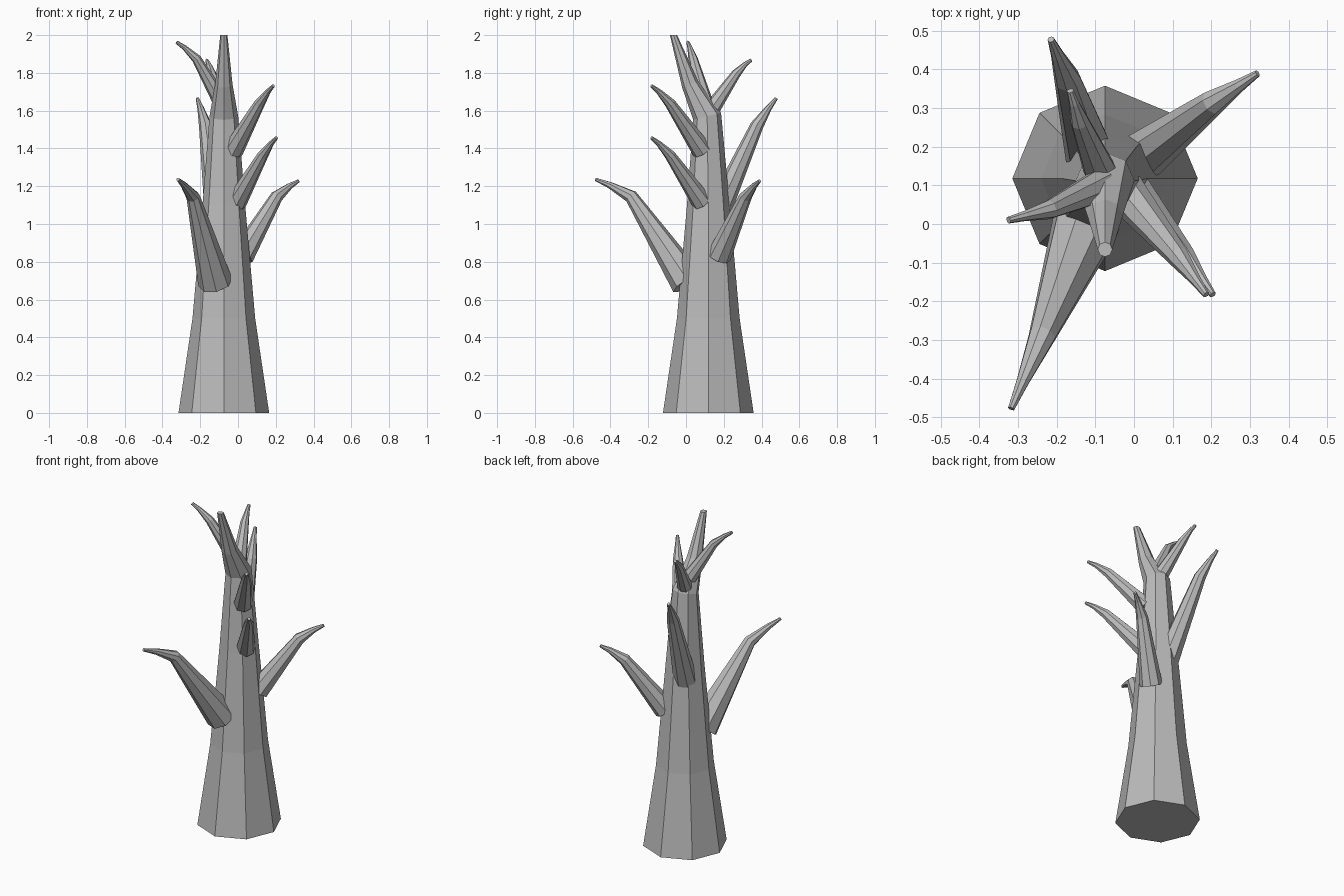
import bpy, bmesh
from math import cos, sin, tau
from mathutils import Vector

if "Cube" in bpy.data.objects:
    bpy.data.objects.remove(bpy.data.objects["Cube"])

bark = bpy.data.materials.new("grey_bark")
bark.use_nodes = True
bark.diffuse_color = (0.5, 0.5, 0.5, 1)
bsdf = bark.node_tree.nodes["Principled BSDF"]
bsdf.inputs["Base Color"].default_value = (0.5, 0.5, 0.5, 1)
bsdf.inputs["Roughness"].default_value = 0.9

UP = Vector((0, 0, 1))
SIDES = 8


def limb(name, path, radii, level_ends=False):
    """Tapered eight-sided tube with mitred rings along a path."""
    pts = [Vector(p) for p in path]
    last = len(pts) - 1
    bm = bmesh.new()
    rings = []
    for i, (p, r) in enumerate(zip(pts, radii)):
        into = (p - pts[max(i - 1, 0)]).normalized()
        out = (pts[min(i + 1, last)] - p).normalized()
        direction = UP if level_ends and i in (0, last) else into + out
        turn = UP.rotation_difference(direction.normalized())
        angles = [tau * k / SIDES for k in range(SIDES)]
        rings.append([bm.verts.new(p + turn @ Vector((r * cos(a), r * sin(a), 0)))
                      for a in angles])
    for low, high in zip(rings, rings[1:]):
        for k in range(SIDES):
            n = (k + 1) % SIDES
            bm.faces.new((low[k], low[n], high[n], high[k]))
    bm.faces.new(rings[0][::-1])
    bm.faces.new(rings[-1])
    mesh = bpy.data.meshes.new(name)
    bm.to_mesh(mesh)
    bm.free()
    mesh.materials.append(bark)
    obj = bpy.data.objects.new(name, mesh)
    bpy.context.collection.objects.link(obj)
    return obj


def branch(name, base, kink, tip, base_r, kink_r, tip_r=0.009):
    """Straight lower length, a bend, then a thin outward tip."""
    b, k, t = Vector(base), Vector(kink), Vector(tip)
    near_tip = k.lerp(t, 0.6) + UP * 0.006
    limb(name, [b, k, near_tip, t],
         [base_r, kink_r, (kink_r + tip_r) * 0.4, tip_r])


# Trunk, bending forward into the leading shoot
X, Y = -0.075, 0.118
limb("trunk",
     [(X, Y, 0), (X, Y, 0.5), (X, Y, 1.1), (X, 0.112, 1.57),
      (X, 0.022, 1.74), (X, -0.066, 2.0)],
     [0.24, 0.166, 0.113, 0.076, 0.046, 0.019], level_ends=True)

# Large lower branches
branch("front_branch", (-0.12, 0.01, 0.69), (-0.238, -0.29, 1.145),
       (-0.318, -0.478, 1.236), 0.092, 0.036)
branch("side_branch", (0.02, 0.175, 0.83), (0.205, 0.315, 1.145),
       (0.32, 0.39, 1.228), 0.065, 0.034)
branch("back_branch", (-0.105, 0.15, 1.02), (-0.172, 0.375, 1.52),
       (-0.215, 0.478, 1.665), 0.07, 0.035)

# Matching pair, one above the other
for name, dx, dz in (("upper_pair_branch", 0, 0), ("lower_pair_branch", 0.017, -0.275)):
    branch(name, (-0.025 + dx, 0.085, 1.39 + dz), (0.115 + dx, -0.085, 1.64 + dz),
           (0.187 + dx, -0.183, 1.732 + dz), 0.055, 0.029)

# Small crown branches
branch("crown_side_branch", (-0.085, 0.1, 1.64), (-0.22, 0.037, 1.875),
       (-0.325, 0.01, 1.963), 0.045, 0.025)
branch("crown_back_branch", (-0.085, 0.13, 1.6), (-0.14, 0.265, 1.795),
       (-0.165, 0.345, 1.868), 0.045, 0.025)
